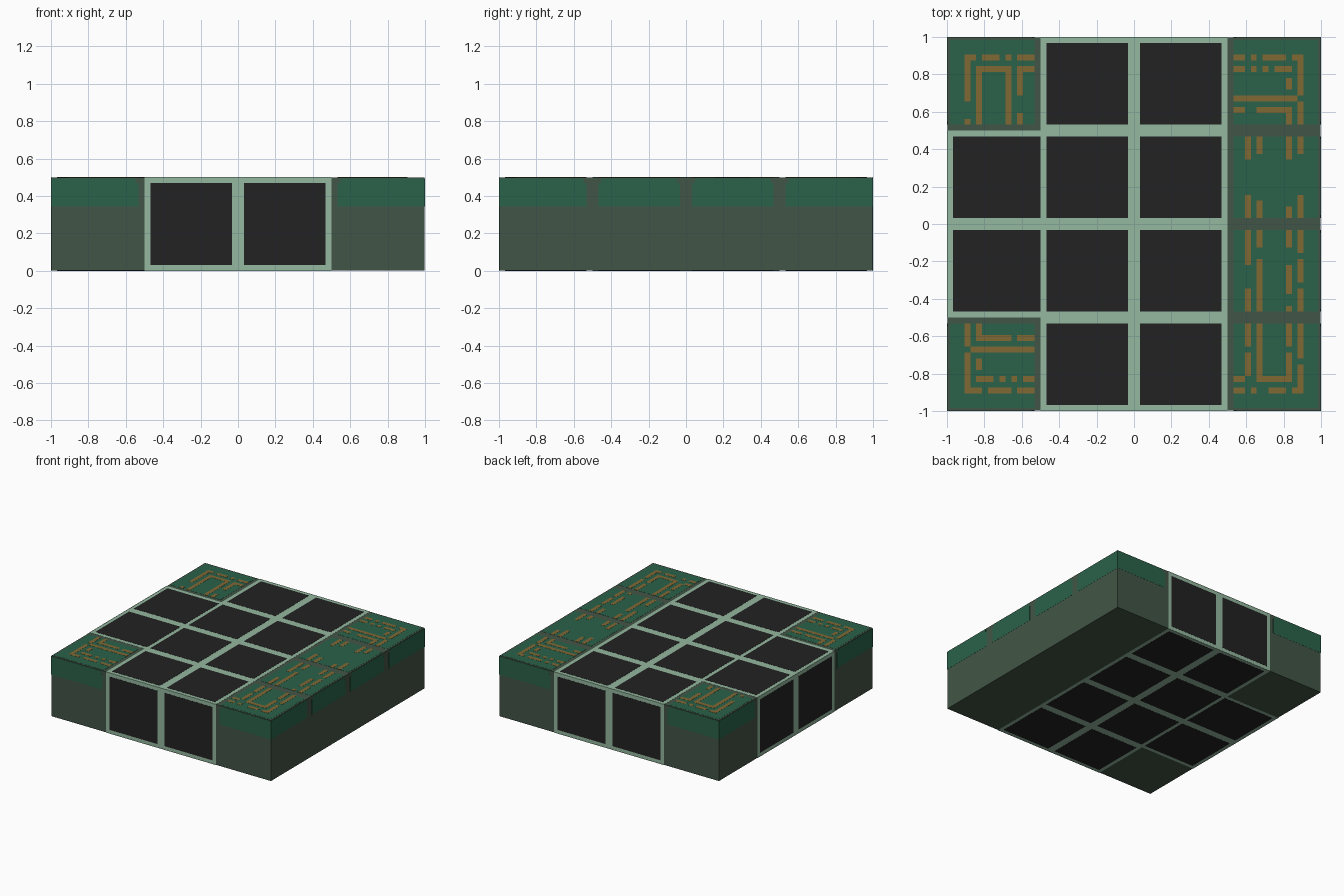
import bpy, bmesh

if "Cube" in bpy.data.objects:
    bpy.data.objects.remove(bpy.data.objects["Cube"])

T = 1 / 32          # one detail unit; the slab is 64 x 64 x 16 units
IN = 0.002          # depth of the core below the outermost plates


def material(name, rgb):
    lin = [((c / 255 + 0.055) / 1.055) ** 2.4 for c in rgb]
    m = bpy.data.materials.new(name)
    m.diffuse_color = (*lin, 1)
    m.use_nodes = True
    m.node_tree.nodes["Principled BSDF"].inputs["Base Color"].default_value = m.diffuse_color
    return m


DARK = material("dark grey green", (66, 85, 70))
PALE = material("pale green", (148, 184, 160))
GREEN = material("board green", (42, 98, 74))
COPPER = material("copper", (128, 104, 52))
BLACK = material("black", (34, 34, 34))


def box(bm, lo, hi):
    vs = [bm.verts.new((x, y, z)) for x in (lo[0], hi[0]) for y in (lo[1], hi[1]) for z in (lo[2], hi[2])]
    for f in ((0, 1, 3, 2), (4, 6, 7, 5), (0, 4, 5, 1), (2, 3, 7, 6), (0, 2, 6, 4), (1, 5, 7, 3)):
        bm.faces.new([vs[i] for i in f])


def plate(bm, side, a0, b0, a1, b1, h):
    """Thin plate on one side, h above the core; a and b are in detail units."""
    if side in ("top", "bottom"):
        z0, z1 = (0.5 - IN - 0.002, 0.5 - IN + h) if side == "top" else (IN - h, IN + 0.002)
        box(bm, (a0 * T - 1, 1 - b1 * T, z0), (a1 * T - 1, 1 - b0 * T, z1))
        return
    neg = side in ("front", "left")
    d0, d1 = (-1 + IN - h, -1 + IN + 0.002) if neg else (1 - IN - 0.002, 1 - IN + h)
    if side in ("front", "back"):
        box(bm, (a0 * T - 1, d0, b0 * T), (a1 * T - 1, d1, b1 * T))
    else:
        box(bm, (d0, a0 * T - 1, b0 * T), (d1, a1 * T - 1, b1 * T))


def part(name, mat, rects, h):
    bm = bmesh.new()
    for side, r in rects:
        plate(bm, side, *r, h)
    bmesh.ops.recalc_face_normals(bm, faces=bm.faces)
    me = bpy.data.meshes.new(name)
    bm.to_mesh(me)
    bm.free()
    me.materials.append(mat)
    bpy.context.collection.objects.link(bpy.data.objects.new(name, me))


# Core slab
bpy.ops.mesh.primitive_cube_add(size=1, location=(0, 0, 0.25))
core = bpy.context.object
core.name = "slab_core"
core.scale = (2 - 2 * IN, 2 - 2 * IN, 0.5 - 2 * IN)
core.data.materials.append(DARK)

# Pale frames and black panels
frames, panels = [], []
for side in ("top", "bottom"):
    frames += [(side, (16, 0, 48, 64)), (side, (0, 16, 16, 48))]
    for j in range(4):
        for i in range(3):
            if i or j in (1, 2):
                panels.append((side, (16 * i + 1, 16 * j + 1, 16 * i + (15 if i else 16), 16 * j + 15)))
for side in ("front", "back", "left"):
    frames.append((side, (16, 0, 48, 16)))
    panels += [(side, (a, 1, a + 14, 15)) for a in (17, 33)]
part("pale_frames", PALE, frames, 0.001)
part("black_panels", BLACK, panels, 0.002)

# Green boards on the top cells, with a band folding down the sides
boards = [("top", (0.5, 0.5, 15, 15)), ("top", (0.5, 49, 15, 63.5))]
for j in range(4):
    boards.append(("top", (49, 16 * j + (1 if j else 0.5), 63.5, 16 * j + (15 if j < 3 else 15.5))))
    a0, a1 = 16 * j + (1 if j else 0), 16 * j + (15 if j < 3 else 16)
    for side in ("front", "back", "left", "right"):
        if side == "right" or j in (0, 3):
            boards.append((side, (a0, 11, a1, 15)))
            boards.append((side, (a0 + 0.5 * (j > 0), 15, a1 - 0.5 * (j < 3), 15.8)))
part("green_boards", GREEN, boards, 0.001)

# Copper traces: runs along a row {row: spans} or a column {column: spans}
LEFT_ROWS = {3: [(3, 5), (6, 9), (10, 11), (12, 15)], 5: [(5, 11), (12, 15)],
             51: [(5, 11), (12, 15)], 53: [(4, 15)],
             58: [(5, 8), (9, 10), (11, 12), (13, 15)], 60: [(3, 6), (7, 11), (12, 15)]}
LEFT_COLS = {3: [(4, 11), (14, 15), (49, 53), (54, 60)], 5: [(6, 15), (49, 51), (55, 57)],
             10: [(6, 15)], 12: [(6, 10), (13, 15)]}
RIGHT_ROWS = {3: [(49, 51), (52, 53), (54, 58), (59, 61)], 5: [(49, 51), (52, 53), (54, 55), (56, 59)],
              10: [(49, 60)], 12: [(49, 51), (53, 59)],
              58: [(49, 51), (53, 59)], 60: [(49, 51), (52, 53), (55, 58), (59, 61)]}
RIGHT_COLS = {51: [(17, 21), (27, 31), (33, 39), (43, 47), (49, 53), (54, 58)],
              53: [(17, 20), (28, 31), (33, 36), (38, 47), (49, 58)],
              58: [(7, 9), (13, 15), (17, 21), (29, 31), (33, 36), (39, 44), (46, 47), (49, 53), (54, 58)],
              60: [(4, 10), (11, 15), (17, 20), (27, 31), (33, 37), (38, 42), (43, 47), (49, 55), (56, 60)]}
traces = []
for rows in (LEFT_ROWS, RIGHT_ROWS):
    traces += [("top", (a, r, b, r + 1)) for r, spans in rows.items() for a, b in spans]
for cols in (LEFT_COLS, RIGHT_COLS):
    traces += [("top", (c, a, c + 1, b)) for c, spans in cols.items() for a, b in spans]
part("copper_traces", COPPER, traces, 0.002)
